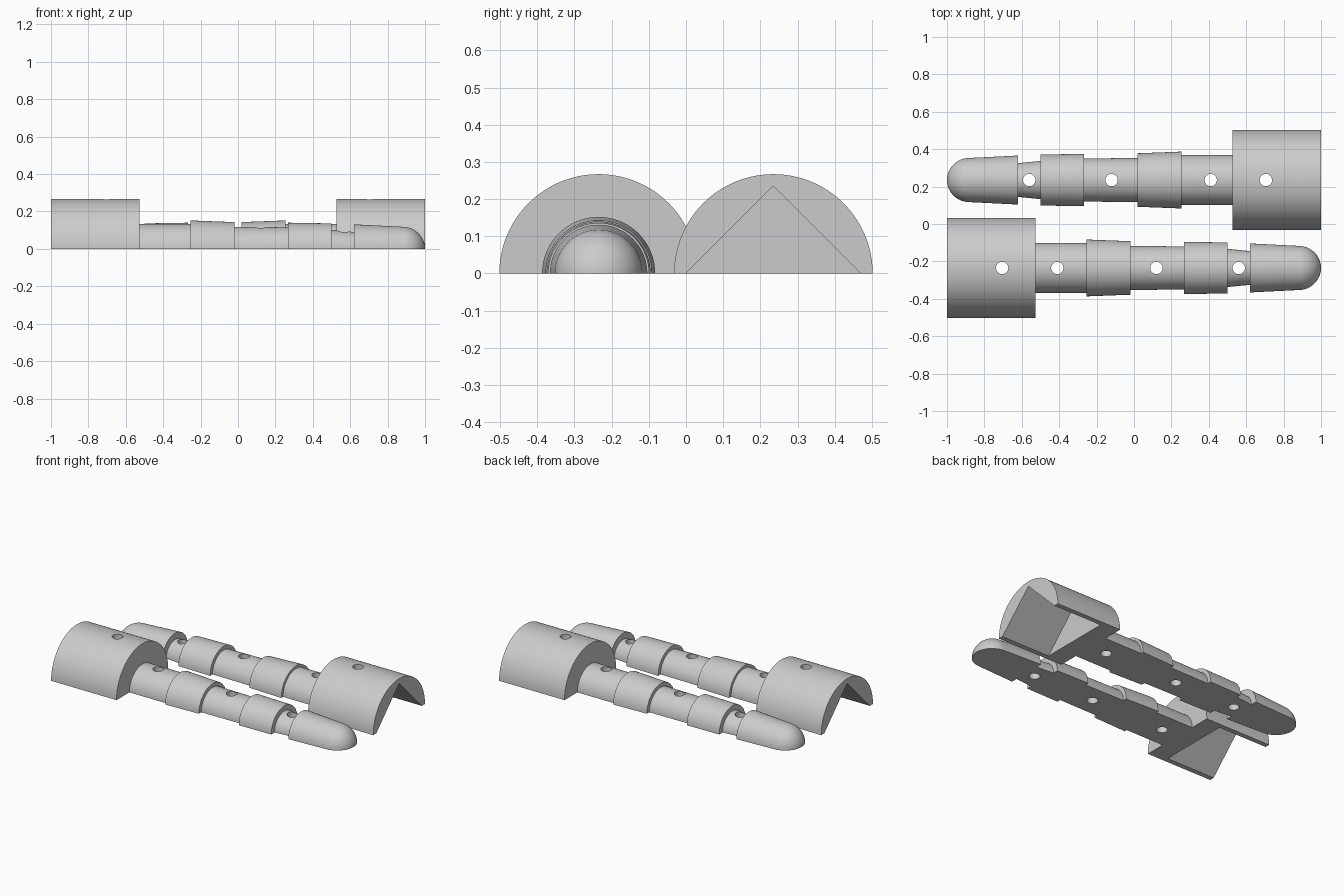
import bpy, bmesh, math

cube = bpy.data.objects.get("Cube")
if cube:
    bpy.data.objects.remove(cube, do_unlink=True)

SEGMENTS = 64
AXIS_Y = -0.235
SOCKET_R = 0.267

grey = bpy.data.materials.new("plain grey")
grey.use_nodes = True
grey.diffuse_color = (0.6, 0.6, 0.6, 1)
grey.node_tree.nodes["Principled BSDF"].inputs["Base Color"].default_value = (0.6, 0.6, 0.6, 1)


def make_object(name, bm):
    bmesh.ops.recalc_face_normals(bm, faces=bm.faces)
    mesh = bpy.data.meshes.new(name)
    bm.to_mesh(mesh)
    bm.free()
    mesh.materials.append(grey)
    obj = bpy.data.objects.new(name, mesh)
    bpy.context.collection.objects.link(obj)
    return obj


def half_lathe(name, profile):
    """Sweep (x, radius) points through half a turn, closed by a flat base."""
    bm = bmesh.new()
    rings = []
    for x, r in profile:
        angles = [math.pi * i / SEGMENTS for i in range(SEGMENTS + 1)]
        rings.append([bm.verts.new((x, r * math.cos(a), r * math.sin(a))) for a in angles])
    for a, b in zip(rings, rings[1:]):
        for i in range(SEGMENTS):
            bm.faces.new((a[i], a[i + 1], b[i + 1], b[i]))
    bm.faces.new(rings[0])
    bm.faces.new(rings[-1])
    bm.faces.new([r[0] for r in rings] + [r[-1] for r in reversed(rings)])
    return make_object(name, bm)


def pin_hole(x):
    bm = bmesh.new()
    bmesh.ops.create_cone(bm, cap_ends=True, segments=32, radius1=0.033, radius2=0.033, depth=1)
    bmesh.ops.translate(bm, verts=bm.verts, vec=(x, 0, 0.1))
    return make_object("hole_cutter", bm)


def ridge_pocket(x0, x1, h):
    """Triangular prism, continued below the base."""
    bm = bmesh.new()
    ends = [[bm.verts.new((x, y, z)) for y, z in ((-h, 0), (-h, -h), (h, -h), (h, 0), (0, h))]
            for x in (x0, x1)]
    a, b = ends
    bm.faces.new(a)
    bm.faces.new(b)
    for i in range(len(a)):
        j = (i + 1) % len(a)
        bm.faces.new((a[i], a[j], b[j], b[i]))
    return make_object("pocket_cutter", bm)


# Socket, stepped shaft and rounded tip in one profile
profile = [(-1, SOCKET_R), (-0.527, SOCKET_R)]
steps = [(-0.527, 0.134, 0.134), (-0.255, 0.152, 0.143), (-0.018, 0.118, 0.115),
         (0.268, 0.140, 0.136), (0.5, 0.102, 0.090), (0.62, 0.131, 0.118)]
stops = [s[0] for s in steps[1:]] + [0.88]
for (x, r0, r1), stop in zip(steps, stops):
    profile += [(x, r0), (stop, r1)]
for i in range(1, 16):
    t = math.radians(6 * i)
    profile.append((0.88 + 0.12 * math.sin(t), max(0.118 * math.cos(t), 0.002)))

front_rod = half_lathe("front_rod", profile)

# Cut the ridge pocket and the vertical pin holes
cutters = [ridge_pocket(-1.2, -0.65, 0.235)]
cutters += [pin_hole(x) for x in (-0.705, -0.41, 0.12, 0.56)]
for cutter in cutters:
    mod = front_rod.modifiers.new("cut", 'BOOLEAN')
    mod.operation = 'DIFFERENCE'
    mod.solver = 'EXACT'
    mod.object = cutter
    cutter.hide_render = True
graph = bpy.context.evaluated_depsgraph_get()
cut_mesh = bpy.data.meshes.new_from_object(front_rod.evaluated_get(graph))
front_rod.modifiers.clear()
front_rod.data = cut_mesh
for cutter in cutters:
    bpy.data.objects.remove(cutter, do_unlink=True)

bpy.ops.object.select_all(action='DESELECT')
front_rod.select_set(True)
bpy.context.view_layer.objects.active = front_rod
bpy.ops.object.shade_smooth_by_angle(angle=math.radians(25))
front_rod.location.y = AXIS_Y

# Matching half, turned end for end
back_rod = front_rod.copy()
back_rod.name = "back_rod"
back_rod.location.y = -AXIS_Y
back_rod.rotation_euler.z = math.pi
bpy.context.collection.objects.link(back_rod)
